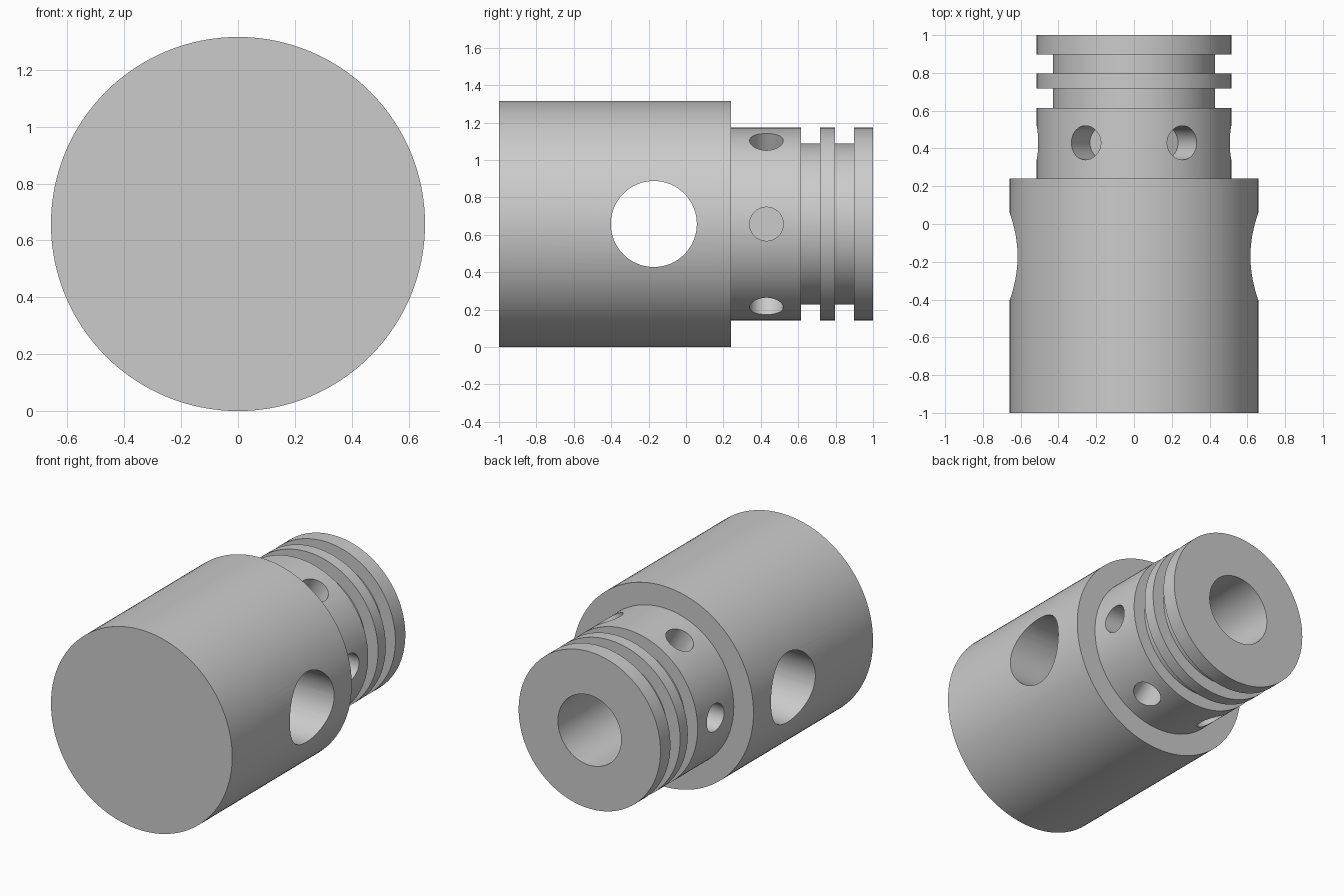
import bpy, bmesh, math
from mathutils import Matrix, Vector

cube = bpy.data.objects.get("Cube")
if cube:
    bpy.data.objects.remove(cube, do_unlink=True)

R = 0.658          # body radius, also the height of the axis
NECK = 0.515
GROOVE = 0.43
BORE = 0.23
SEGMENTS = 128

# Single plain metal colour
metal = bpy.data.materials.new("grey_metal")
metal.use_nodes = True
colour = (0.6, 0.6, 0.6, 1)
metal.diffuse_color = colour
metal.node_tree.nodes["Principled BSDF"].inputs["Base Color"].default_value = colour


def add_object(name, bm):
    bmesh.ops.recalc_face_normals(bm, faces=bm.faces[:])
    mesh = bpy.data.meshes.new(name)
    bm.to_mesh(mesh)
    bm.free()
    mesh.materials.append(metal)
    obj = bpy.data.objects.new(name, mesh)
    bpy.context.collection.objects.link(obj)
    return obj


def lathe(name, profile):
    """Revolve (radius, y) points about the horizontal axis."""
    bm = bmesh.new()
    verts = [bm.verts.new((r, y, R)) for r, y in profile]
    edges = [bm.edges.new(pair) for pair in zip(verts, verts[1:])]
    bmesh.ops.spin(bm, geom=verts + edges, cent=(0, 0, R), axis=(0, 1, 0),
                   angle=math.tau, steps=SEGMENTS, use_duplicate=False)
    bmesh.ops.remove_doubles(bm, verts=bm.verts[:], dist=0.0001)
    return add_object(name, bm)


def drill(target, name, y, angle, radius, start, end):
    """Cut a round hole along a radial direction, then discard the cutter."""
    direction = Vector((math.cos(angle), 0, math.sin(angle)))
    centre = Vector((0, y, R)) + direction * (start + end) / 2
    turn = direction.to_track_quat('Z', 'Y').to_matrix().to_4x4()
    bm = bmesh.new()
    bmesh.ops.create_cone(bm, cap_ends=True, segments=64, radius1=radius,
                          radius2=radius, depth=end - start,
                          matrix=Matrix.Translation(centre) @ turn)
    cutter = add_object(name, bm)
    cutter.hide_render = True
    mod = target.modifiers.new(name, 'BOOLEAN')
    mod.operation = 'DIFFERENCE'
    mod.solver = 'EXACT'
    mod.object = cutter
    bpy.ops.object.modifier_apply(modifier=mod.name)
    bpy.data.objects.remove(cutter, do_unlink=True)


# Body, neck with two ring grooves, and the blind bore in the back end
piston = lathe("piston", [
    (0, -1), (R, -1), (R, 0.24), (NECK, 0.24),
    (NECK, 0.615), (GROOVE, 0.615), (GROOVE, 0.717), (NECK, 0.717),
    (NECK, 0.797), (GROOVE, 0.797), (GROOVE, 0.897), (NECK, 0.897),
    (NECK, 1), (BORE, 1), (BORE, 0.24), (0, 0.24)])
bpy.ops.object.select_all(action='DESELECT')
piston.select_set(True)
bpy.context.view_layer.objects.active = piston

# Cross hole right through the body
drill(piston, "pin_hole", -0.172, 0, 0.23, -1, 1)

# Six blind holes around the neck
for i in range(6):
    drill(piston, "neck_hole", 0.43, i * math.tau / 6, 0.09, 0.31, 0.8)

bpy.ops.object.shade_smooth_by_angle(angle=math.radians(30))
